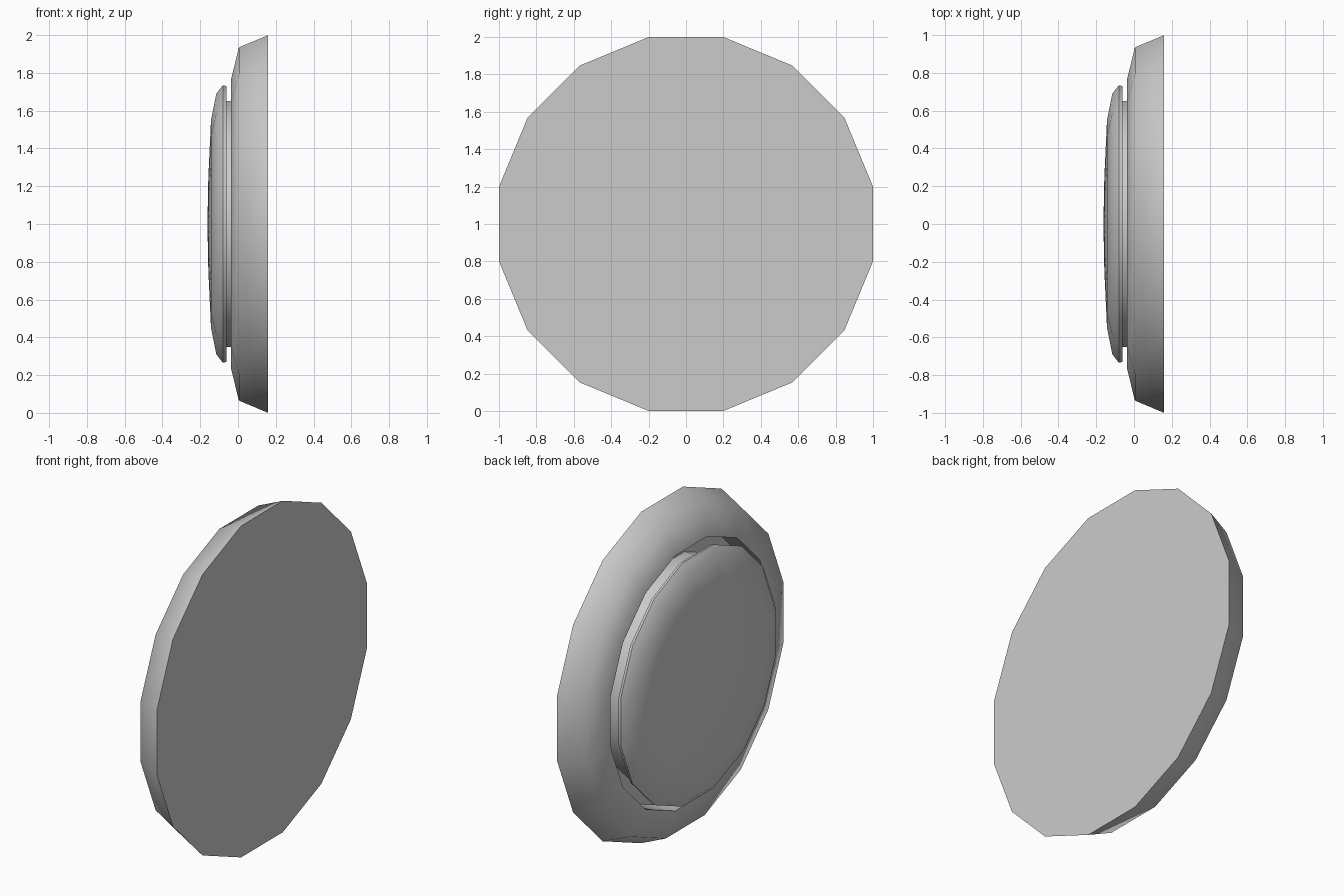
import bpy, bmesh, math

if "Cube" in bpy.data.objects:
    bpy.data.objects.remove(bpy.data.objects["Cube"])

SIDES = 16
FLAT = 1 / math.cos(math.pi / SIDES)  # profile radii are measured to the flats


def lathe(name, profile):
    """Revolve (x, radius) points about the x axis at height z = 1."""
    bm = bmesh.new()
    rings = []
    for x, r in profile:
        if r == 0:
            rings.append([bm.verts.new((x, 0, 1))] * SIDES)
            continue
        ring = []
        for i in range(SIDES):
            a = 2 * math.pi * (i + 0.5) / SIDES
            ring.append(bm.verts.new((x, r * FLAT * math.cos(a), 1 + r * FLAT * math.sin(a))))
        rings.append(ring)
    for a, b in zip(rings, rings[1:]):
        for i in range(SIDES):
            j = (i + 1) % SIDES
            corners = list(dict.fromkeys((a[i], b[i], b[j], a[j])))
            bm.faces.new(corners)
    # profiles run from +x to -x, so flip if the winding faces inwards
    bm.normal_update()
    outer = max(bm.faces, key=lambda f: f.calc_center_median().z)
    if outer.normal.z < 0:
        bmesh.ops.reverse_faces(bm, faces=bm.faces)
    mesh = bpy.data.meshes.new(name)
    bm.to_mesh(mesh)
    bm.free()
    obj = bpy.data.objects.new(name, mesh)
    bpy.context.collection.objects.link(obj)
    bpy.ops.object.select_all(action='DESELECT')
    obj.select_set(True)
    bpy.context.view_layer.objects.active = obj
    bpy.ops.object.shade_smooth_by_angle(angle=math.radians(60))
    return obj


# Base plate: flat back, sloped rim, deep circular recess
lathe("base_plate", [(0.16, 0), (0.16, 1.0), (0.005, 0.935), (-0.036, 0.77),
                     (0.10, 0.77), (0.10, 0.65)])

# Button: neck rising from the recess floor, with a domed cap
lathe("button", [(0.10, 0.65), (-0.062, 0.65), (-0.062, 0.73), (-0.08, 0.735),
                 (-0.115, 0.69), (-0.143, 0.55), (-0.157, 0.25), (-0.162, 0)])
